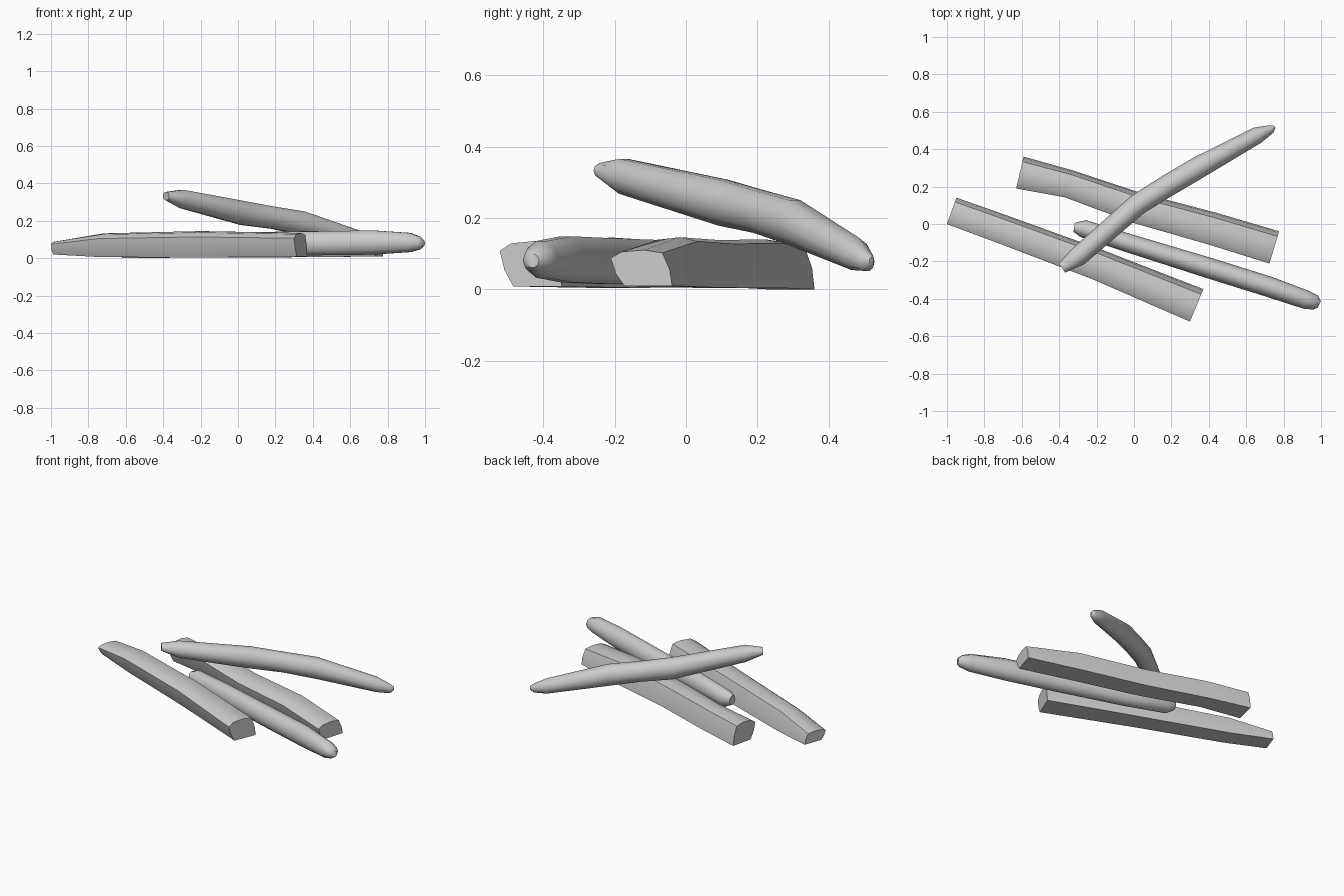
import bpy, bmesh, math
from mathutils import Vector

# Split-log section: flat base, leaning back face, overhanging front (u = across, v = height)
SPLIT = [(-0.28, 0.0), (0.5, -0.0), (0.46, 0.45), (0.34, 0.92), (0.05, 1.0),
         (-0.32, 0.95), (-0.5, 0.78), (-0.42, 0.35)]
# Round branch section
ROUND = [(0.5 * math.cos(math.radians(a)), 0.5 + 0.5 * math.sin(math.radians(a)))
         for a in range(0, 360, 36)]


def log(name, section, stations):
    """Loft a section along stations of (x, y, z_bottom, z_top, width)."""
    bm = bmesh.new()
    rings = []
    n = len(stations)
    for i, (x, y, z0, z1, w) in enumerate(stations):
        a, b = stations[max(i - 1, 0)], stations[min(i + 1, n - 1)]
        d = Vector((b[0] - a[0], b[1] - a[1], 0)).normalized()
        side = Vector((-d.y, d.x, 0))
        rings.append([bm.verts.new(Vector((x, y, z0 + v * (z1 - z0))) + side * (u * w))
                      for u, v in section])
    k = len(section)
    for r, s in zip(rings, rings[1:]):
        for j in range(k):
            bm.faces.new((r[j], r[(j + 1) % k], s[(j + 1) % k], s[j]))
    bm.faces.new(rings[0])
    bm.faces.new(rings[-1])
    bmesh.ops.recalc_face_normals(bm, faces=bm.faces)
    me = bpy.data.meshes.new(name)
    bm.to_mesh(me)
    bm.free()
    ob = bpy.data.objects.new(name, me)
    bpy.context.collection.objects.link(ob)
    bpy.context.view_layer.objects.active = ob
    ob.select_set(True)
    bpy.ops.object.shade_smooth_by_angle(angle=math.radians(50))
    ob.select_set(False)


# Thick split logs on the ground
log("front_log", SPLIT, [
    (-0.975, 0.070, 0.02, 0.09, 0.150),
    (-0.72, -0.022, 0.006, 0.133, 0.155),
    (-0.20, -0.215, 0.004, 0.145, 0.165),
    (0.335, -0.435, 0.008, 0.135, 0.188)])
log("back_log", SPLIT, [
    (-0.61, 0.275, 0.0, 0.13, 0.175),
    (-0.35, 0.215, 0.003, 0.14, 0.150),
    (0.02, 0.085, 0.004, 0.138, 0.165),
    (0.42, -0.025, 0.006, 0.146, 0.175),
    (0.75, -0.125, 0.01, 0.11, 0.180)])

# Thin branch on the ground
log("ground_branch", ROUND, [
    (-0.32, -0.018, 0.05, 0.11, 0.050),
    (-0.27, -0.025, 0.02, 0.13, 0.095),
    (-0.02, -0.105, 0.012, 0.142, 0.100),
    (0.40, -0.235, 0.012, 0.147, 0.110),
    (0.72, -0.335, 0.016, 0.152, 0.110),
    (0.92, -0.405, 0.03, 0.138, 0.100),
    (0.97, -0.420, 0.045, 0.118, 0.080),
    (0.99, -0.430, 0.06, 0.10, 0.040)])

# Branch leaning over the others
log("leaning_branch", ROUND, [
    (-0.385, -0.235, 0.31, 0.355, 0.060),
    (-0.30, -0.175, 0.265, 0.368, 0.105),
    (0.02, 0.105, 0.175, 0.31, 0.115),
    (0.18, 0.205, 0.155, 0.28, 0.118),
    (0.35, 0.305, 0.12, 0.253, 0.118),
    (0.66, 0.475, 0.052, 0.145, 0.090),
    (0.735, 0.508, 0.05, 0.105, 0.045),
    (0.752, 0.52, 0.07, 0.09, 0.015)])
